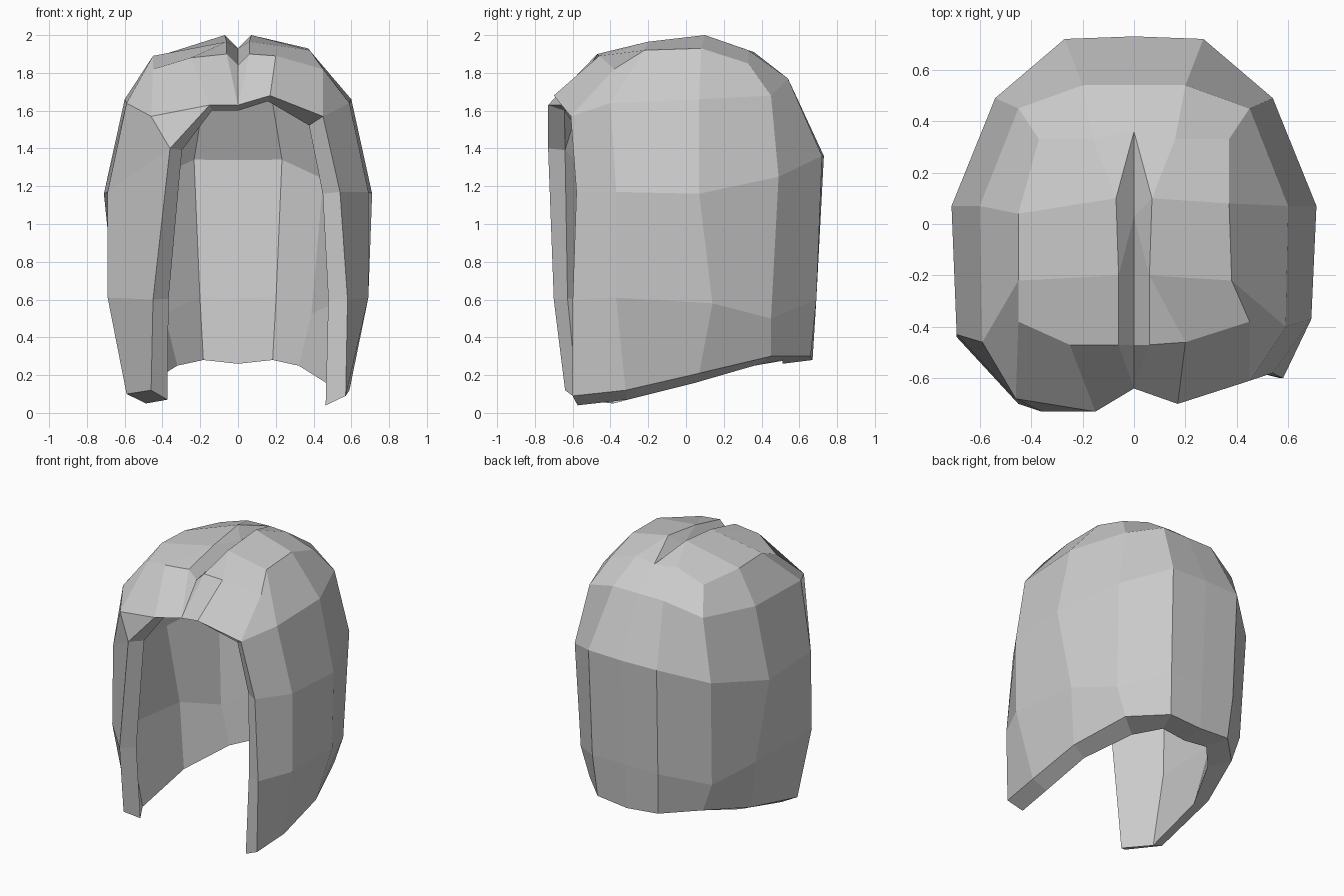
import bpy
import bmesh

# Remove the default object
default_cube = bpy.data.objects.get("Cube")
if default_cube:
    bpy.data.objects.remove(default_cube, do_unlink=True)


def make_material(name, value):
    material = bpy.data.materials.new(name)
    material.use_nodes = True
    colour = (value, value, value, 1)
    material.diffuse_color = colour
    for node in material.node_tree.nodes:
        if node.type == "BSDF_PRINCIPLED":
            node.inputs["Base Color"].default_value = colour
    return material


# Each strand runs from the hem (or fringe edge) up to the crown, on one half
STRANDS = {
    "parting": [(0, -.64, 1.63), (.06, -.47, 1.9)],
    "fringe": [(.17, -.7, 1.68), (.2, -.46, 1.89)],
    "face_edge": [(.57, -.6, .09), (.58, -.6, .6), (.54, -.58, 1.17),
                  (.45, -.61, 1.57), (.45, -.38, 1.82)],
    "temple": [(.59, -.32, .12), (.69, -.37, .61), (.69, -.37, 1.17),
               (.59, -.4, 1.64), (.38, -.22, 1.92)],
    "side": [(.57, .07, .21), (.65, .14, .58), (.71, .07, 1.16),
             (.6, .07, 1.66), (.37, .08, 1.93)],
    "back_quarter": [(.45, .45, .3), (.52, .45, .5), (.54, .49, 1.25),
                     (.45, .45, 1.68), (.37, .33, 1.85)],
    "back": [(.24, .66, .3), (.26, .69, .6), (.27, .72, 1.36),
             (.2, .54, 1.77), (.16, .33, 1.92)],
    "back_middle": [(0, .67, .28), (0, .69, .6), (0, .73, 1.36),
                    (0, .54, 1.77), (0, .36, 1.91)],
}

# The lock on the model's right sweeps further across the face
RIGHT_LOCK = {
    "fringe": [(.15, -.73, 1.63), (.25, -.47, 1.88)],
    "face_edge": [(.46, -.64, .12), (.45, -.7, .6), (.36, -.73, 1.4),
                  (.46, -.68, 1.57), (.45, -.38, 1.82)],
    "temple": [(.59, -.42, .1), (.69, -.44, .61), (.69, -.43, 1.17),
               (.59, -.46, 1.64), (.45, -.22, 1.89)],
    "side": [(.57, .07, .21), (.65, .14, .58), (.71, .07, 1.16),
             (.6, .07, 1.66), (.45, .04, 1.88)],
}


def build_half(bm, side, strands):
    def point(co):
        return bm.verts.new((side * co[0], co[1], co[2]))

    def face(*verts):
        bm.faces.new(verts if side > 0 else verts[::-1])

    columns = [[point(co) for co in path] for path in strands.values()]

    # Outer wall: neighbouring strands joined from the crown downwards
    for left, right in zip(columns, columns[1:]):
        rows = min(len(left), len(right))
        a, b = left[-rows:], right[-rows:]
        for i in range(rows - 1):
            face(a[i], b[i], b[i + 1], a[i + 1])
    if side < 0:
        edge, fringe = columns[2], columns[1]
        face(fringe[0], edge[2], edge[3])

    # Crown rising to a ridge beside the parting
    start, fringe, edge, temple, flank, quarter, back, end = [c[-1] for c in columns]
    ridge_front = point((.06, -.2, 1.965))
    ridge_top = point((.07, .1, 2))
    face(start, fringe, ridge_front)
    face(fringe, edge, temple, ridge_front)
    face(temple, flank, ridge_top, ridge_front)
    face(flank, quarter, back, ridge_top)
    face(back, end, ridge_top)

    # Parting groove
    groove_front = point((0, -.47, 1.84))
    groove_back = point((0, .03, 1.93))
    face(columns[0][0], start, groove_front)
    face(start, ridge_front, groove_back, groove_front)
    face(ridge_front, ridge_top, groove_back)
    face(ridge_top, end, groove_back)


def inner_position(vert):
    low_back = vert.co.y > .4 and vert.co.z < .7
    position = vert.co - vert.normal * (.16 if low_back else .11)
    if vert.is_boundary:
        if vert.co.z < .5:
            # The lining hangs a little below the hem
            position.z = vert.co.z - (.02 if vert.co.y > .6 else .05)
        elif vert.co.z > 1.6:
            # The fringe is cut almost level underneath
            position.z = vert.co.z - .03
    return position


def add_lining(bm):
    outer_faces = list(bm.faces)
    rim = [edge for edge in bm.edges if edge.is_boundary]
    inner = {v: inner_position(v) for v in bm.verts}
    inner = {v: bm.verts.new(position) for v, position in inner.items()}
    for f in outer_faces:
        bm.faces.new([inner[v] for v in reversed(f.verts)])
    for edge in rim:
        a, b = edge.verts
        bm.faces.new((a, b, inner[b], inner[a]))


# Two halves welded along the parting and the middle of the back
bm = bmesh.new()
build_half(bm, 1, STRANDS)
build_half(bm, -1, {**STRANDS, **RIGHT_LOCK})
bmesh.ops.remove_doubles(bm, verts=bm.verts, dist=.001)
bmesh.ops.recalc_face_normals(bm, faces=bm.faces)
bm.normal_update()
add_lining(bm)
bmesh.ops.recalc_face_normals(bm, faces=bm.faces)

mesh = bpy.data.meshes.new("hair")
bm.to_mesh(mesh)
bm.free()
mesh.materials.append(make_material("plain grey", .6))
hair = bpy.data.objects.new("hair", mesh)
bpy.context.collection.objects.link(hair)
